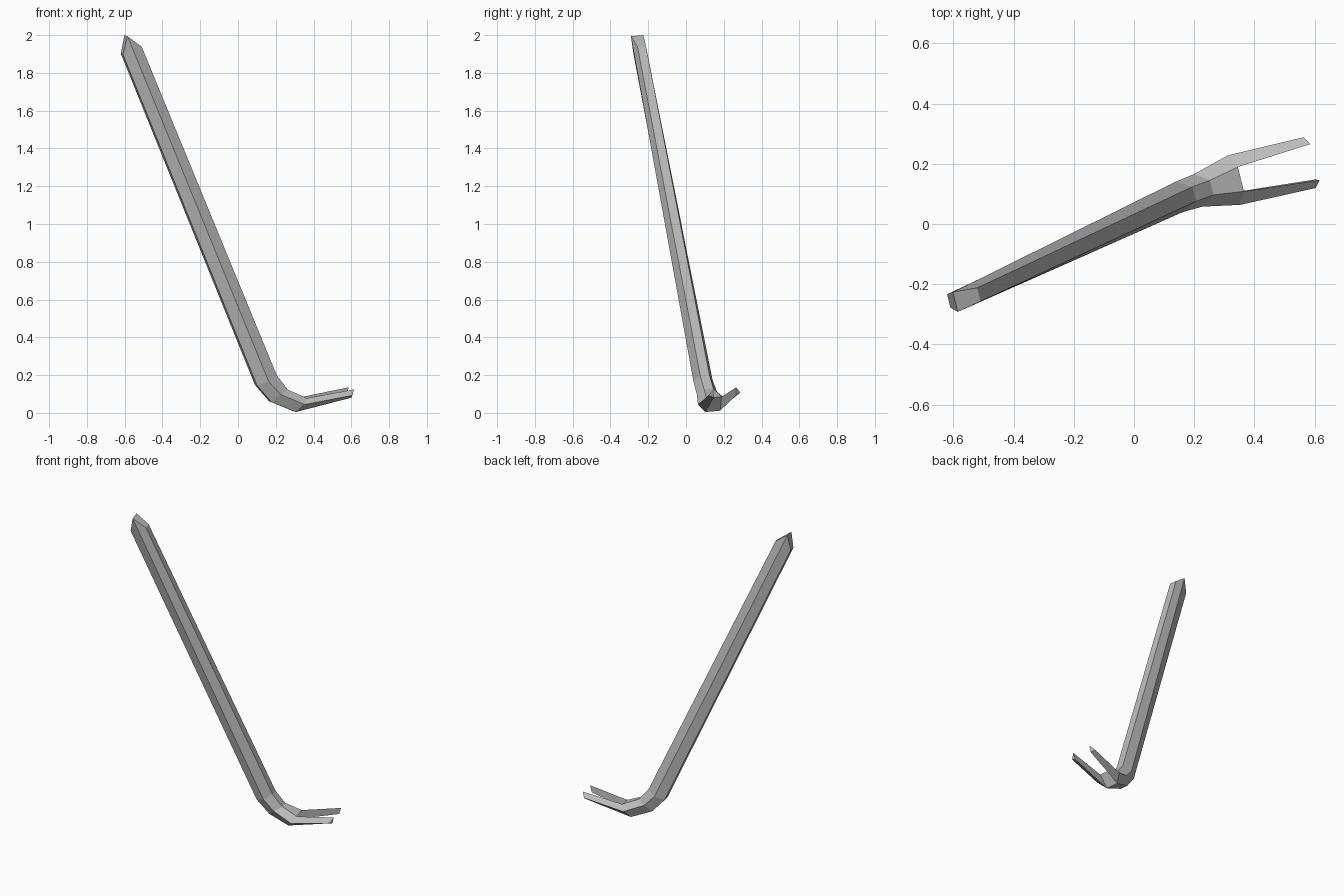
import bpy, bmesh
from mathutils import Vector

cube = bpy.data.objects.get("Cube")
if cube:
    bpy.data.objects.remove(cube)

steel = bpy.data.materials.new("grey steel")
steel.use_nodes = True
colour = (0.5, 0.5, 0.5, 1)
steel.diffuse_color = colour
steel.node_tree.nodes["Principled BSDF"].inputs["Base Color"].default_value = colour

# Hexagonal sections along the bar: (x, z, half width) of the
# inner flat, the widest ridge and the outer flat
head = [(-.515, 1.94, .023), (-.593, 1.997, .034), (-.615, 1.9, .023)]
bend_start = [(.2, .2, .025), (.15, .17, .052), (.095, .147, .025)]
bend_end = [(.258, .125, .025), (.213, .102, .056), (.17, .06, .025)]
fork = [(.355, .082, .042), (.332, .052, .085), (.296, .008, .041)]
claw_tip = [(.601, .13, .062), (.583, .1, .087), (.587, .086, .06)]

# The bar leans, so its symmetry plane is tilted
across = Vector((-.24, .967, .087)).normalized()


def place(x, z, width, side):
    y = .068 - (across.x * x + across.z * z) / across.y
    return Vector((x, y, z)) + across * width * side


bm = bmesh.new()


def half_section(section, side):
    return [bm.verts.new(place(*point, side)) for point in section]


sections = (head, bend_start, bend_end, fork, claw_tip)
front, back = [[half_section(s, side) for s in sections] for side in (-1, 1)]

# Side facets, with the inner wall of each claw
for half in (front, back):
    for a, b in zip(half, half[1:]):
        for i in (0, 1):
            bm.faces.new((a[i], a[i + 1], b[i + 1], b[i]))
    a, b = half[-2:]
    bm.faces.new((a[2], a[0], b[0], b[2]))
    bm.faces.new(b)

# Inner and outer flats of the shaft
for n in range(len(sections) - 2):
    for i in (0, 2):
        bm.faces.new((front[n][i], front[n + 1][i], back[n + 1][i], back[n][i]))

# Chisel-shaped head end
for i in (0, 1):
    bm.faces.new((front[0][i], front[0][i + 1], back[0][i + 1], back[0][i]))

# Notch wall between the claws
bm.faces.new((front[3][0], front[3][2], back[3][2], back[3][0]))

bmesh.ops.recalc_face_normals(bm, faces=bm.faces[:])
mesh = bpy.data.meshes.new("pry_bar")
bm.to_mesh(mesh)
bm.free()
mesh.materials.append(steel)
bpy.context.collection.objects.link(bpy.data.objects.new("pry_bar", mesh))
